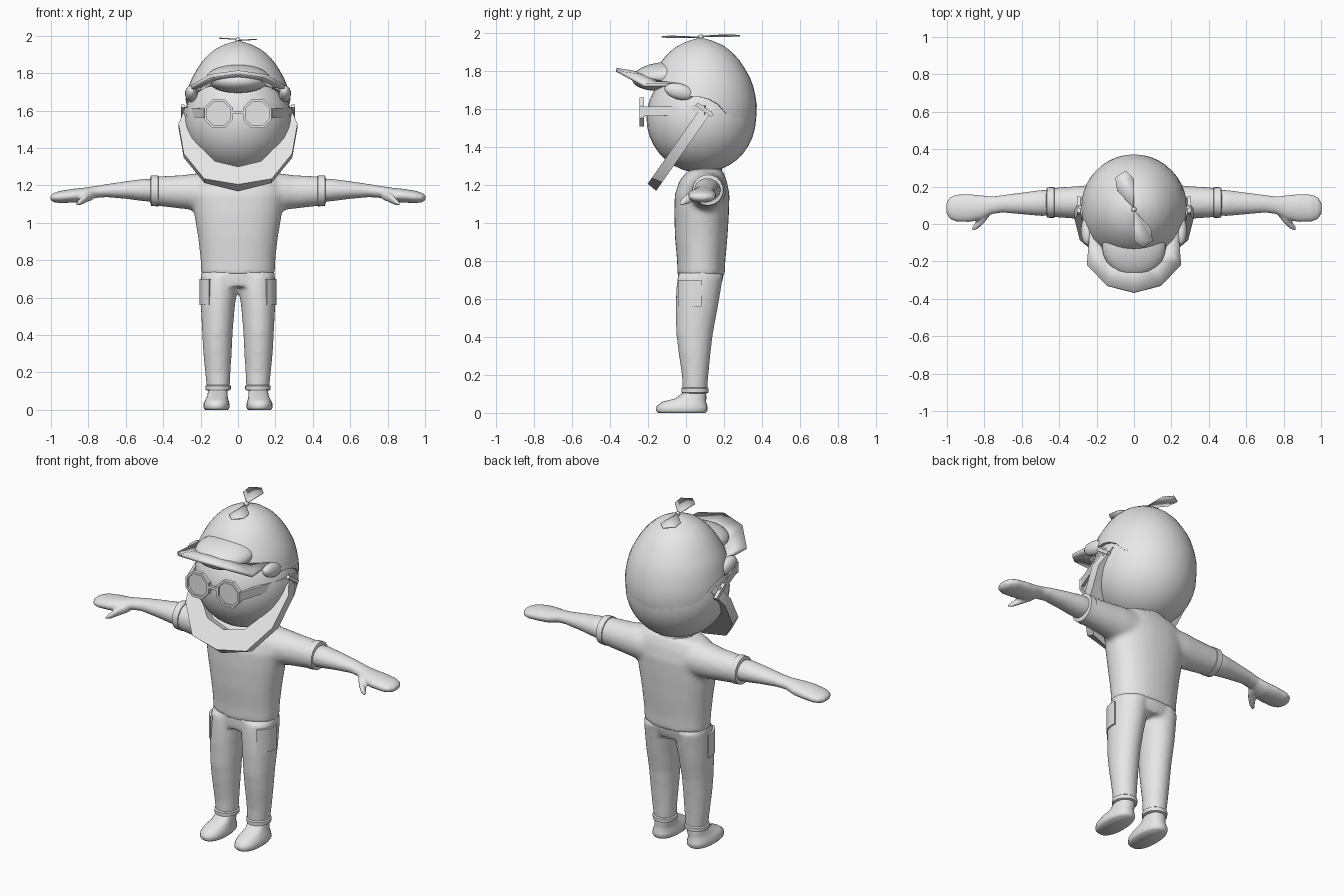
import bpy, bmesh, math
from mathutils import Vector

if "Cube" in bpy.data.objects:
    bpy.data.objects.remove(bpy.data.objects["Cube"])

GREY = bpy.data.materials.new("plain grey")
GREY.diffuse_color = (0.8, 0.8, 0.8, 1)
GREY.use_nodes = True
GREY.node_tree.nodes["Principled BSDF"].inputs["Base Color"].default_value = GREY.diffuse_color


def finish(name, bm, angle=40):
    """Turn a bmesh into a shaded object."""
    bmesh.ops.recalc_face_normals(bm, faces=bm.faces)
    me = bpy.data.meshes.new(name)
    bm.to_mesh(me)
    bm.free()
    me.materials.append(GREY)
    ob = bpy.data.objects.new(name, me)
    bpy.context.collection.objects.link(ob)
    bpy.ops.object.select_all(action='DESELECT')
    ob.select_set(True)
    bpy.context.view_layer.objects.active = ob
    bpy.ops.object.shade_smooth_by_angle(angle=math.radians(angle))
    return ob


def skin_rings(bm, rings, closed=True, cap=True):
    rows = [[bm.verts.new(p) for p in r] for r in rings]
    n = len(rows[0])
    for a, b in zip(rows, rows[1:]):
        for i in range(n if closed else n - 1):
            j = (i + 1) % n
            bm.faces.new((a[i], a[j], b[j], b[i]))
    if cap:
        bm.faces.new(rows[0])
        bm.faces.new(rows[-1])


def loft(bm, axis, stations, n=24, power=1.0):
    """Stations along z: (z, x, y, rx, ry); along x: (x, y, z, ry, rz)."""
    rings = []
    for t, c1, c2, r1, r2 in stations:
        ring = []
        for i in range(n):
            a = 2 * math.pi * i / n
            c, s = math.cos(a), math.sin(a)
            u = c1 + r1 * math.copysign(abs(c) ** power, c)
            v = c2 + r2 * math.copysign(abs(s) ** power, s)
            ring.append((u, v, t) if axis == 'z' else (t, u, v))
        rings.append(ring)
    skin_rings(bm, rings)


def blend(ob, voxel=0.014, steps=6):
    """Fuse overlapping volumes into one soft surface."""
    m = ob.modifiers.new("fuse", 'REMESH')
    m.mode, m.voxel_size, m.use_smooth_shade = 'VOXEL', voxel, True
    s = ob.modifiers.new("soften", 'SMOOTH')
    s.factor, s.iterations = 0.5, steps


def ball(name, loc, rad, rot=0, seg=24):
    bm = bmesh.new()
    bmesh.ops.create_uvsphere(bm, u_segments=seg, v_segments=seg // 2 + 2, radius=1)
    ob = finish(name, bm)
    ob.location, ob.scale, ob.rotation_euler = loc, rad, (rot, 0, 0)
    return ob


def bar(name, p, q, width, height):
    """Flat-sided bar from p to q."""
    p, q = Vector(p), Vector(q)
    d = (q - p).normalized()
    side = d.cross(Vector((0, 0, 1))).normalized() * width / 2
    up = side.cross(d).normalized() * height / 2
    bm = bmesh.new()
    skin_rings(bm, [[c + side + up, c - side + up, c - side - up, c + side - up] for c in (p, q)])
    return finish(name, bm, 20)


def interp(x, table):
    for (a, u), (b, v) in zip(table, table[1:]):
        if x <= b:
            return u + (v - u) * (x - a) / (b - a)
    return table[-1][1]


# shirt: torso with sleeves
bm = bmesh.new()
loft(bm, 'z', [(.72, 0, .08, .196, .125), (.8, 0, .08, .2, .127), (.92, 0, .08, .213, .138),
               (1.05, 0, .082, .235, .144), (1.15, 0, .085, .25, .144), (1.22, 0, .09, .24, .125),
               (1.27, 0, .1, .19, .095), (1.285, 0, .11, .1, .07)], 32, .9)
for s in (-1, 1):
    loft(bm, 'x', [(s * .1, .1, 1.16, .11, .11), (s * .22, .11, 1.165, .1, .1),
                   (s * .3, .115, 1.165, .088, .09), (s * .46, .115, 1.17, .077, .077)])
blend(finish("shirt", bm))

# collar and neck
bm = bmesh.new()
loft(bm, 'z', [(1.2, 0, .1, .075, .07), (1.32, 0, .1, .075, .07)])
finish("neck", bm)
bm = bmesh.new()
loft(bm, 'z', [(1.255, 0, .105, .125, .09), (1.285, 0, .105, .115, .083), (1.288, 0, .105, .09, .07)])
finish("collar", bm)

# trousers: hips with two legs
bm = bmesh.new()
loft(bm, 'z', [(.66, 0, .07, .19, .11), (.7, 0, .075, .195, .118), (.75, 0, .08, .194, .122)], 32, .9)
for s in (-1, 1):
    loft(bm, 'z', [(.11, s * .105, .047, .061, .065), (.2, s * .108, .048, .068, .07),
                   (.32, s * .11, .045, .077, .085), (.42, s * .11, .045, .082, .097),
                   (.55, s * .108, .056, .091, .111), (.64, s * .102, .065, .098, .117),
                   (.72, s * .1, .075, .098, .12)])
blend(finish("trousers", bm), .012, 5)

for s, side in ((-1, "left"), (1, "right")):
    # sleeve band
    bm = bmesh.new()
    loft(bm, 'x', [(s * .425, .115, 1.17, .07, .07), (s * .427, .115, 1.17, .083, .083),
                   (s * .465, .115, 1.172, .081, .081), (s * .47, .115, 1.172, .06, .06)])
    finish(side + "_sleeve_band", bm)
    # forearm, palm and thumb
    bm = bmesh.new()
    loft(bm, 'x', [(s * .4, .115, 1.17, .07, .06), (s * .5, .112, 1.175, .069, .06),
                   (s * .6, .11, 1.175, .058, .047), (s * .7, .108, 1.172, .047, .035),
                   (s * .76, .1, 1.165, .047, .032), (s * .82, .088, 1.15, .066, .038),
                   (s * .88, .085, 1.145, .075, .037), (s * .95, .085, 1.138, .073, .033),
                   (s * .985, .085, 1.135, .058, .025), (s * 1.004, .085, 1.135, .028, .012)])
    loft(bm, 'x', [(s * .77, .07, 1.15, .025, .025), (s * .81, .025, 1.135, .03, .027),
                   (s * .84, -.005, 1.115, .025, .02), (s * .865, -.025, 1.1, .012, .009)], 12)
    blend(finish(side + "_arm", bm), .008, 3)
    # trouser hem
    bm = bmesh.new()
    loft(bm, 'z', [(.103, s * .106, .047, .058, .062), (.107, s * .106, .047, .067, .071),
                   (.128, s * .106, .047, .068, .072), (.134, s * .106, .047, .06, .064)])
    finish(side + "_hem", bm)
    # shoe: rounded sole with a raised heel
    bm = bmesh.new()
    loft(bm, 'z', [(0, s * .115, -.022, .062, .125), (.012, s * .115, -.022, .07, .136),
                   (.035, s * .115, -.021, .069, .134), (.058, s * .113, -.01, .06, .115),
                   (.075, s * .11, .025, .054, .082), (.11, s * .107, .046, .052, .06)], 24, .85)
    finish(side + "_shoe", bm, 60)
    # leg pocket wrapped round the outer thigh
    bm = bmesh.new()
    rings = []
    for r in (.9, 1.06):
        ring = [(z, math.radians(a)) for z, a in
                [(.56, a) for a in range(-62, 13, 12)] + [(.7, a) for a in range(10, -63, -12)]]
        ring = [(s * (.107 + .094 * r * math.cos(a)), .06 + .11 * r * math.sin(a), z) for z, a in ring]
        rings.append(ring)
    inner, outer = rings
    k = len(outer) // 2
    for lay in (inner, outer):
        vs = [bm.verts.new(p) for p in lay]
        for i in range(k - 1):
            bm.faces.new((vs[i], vs[i + 1], vs[2 * k - 2 - i], vs[2 * k - 1 - i]))
    bm.verts.ensure_lookup_table()
    for i in range(2 * k):
        j = (i + 1) % (2 * k)
        bm.faces.new((bm.verts[i], bm.verts[j], bm.verts[2 * k + j], bm.verts[2 * k + i]))
    finish(side + "_leg_pocket", bm, 30)

# head
ball("head", (0, .08, 1.55), (.285, .288, .288), seg=32)

# cap dome with a lower edge that drops toward the back
EDGE = [(0, 56), (50, 63), (65, 72), (90, 74), (105, 78), (118, 92), (150, 103), (180, 109)]
RADIUS = [(0, .395), (20, .372), (45, .328), (70, .302), (90, .294), (110, .292)]
bm = bmesh.new()
rings = []
for i in range(13):
    ring = []
    for j in range(40):
        az = j * 9
        phi = max(i / 12, .02) * interp(min(az, 360 - az), EDGE)
        r, p, a = interp(phi, RADIUS), math.radians(phi), math.radians(az)
        ring.append((r * math.sin(p) * math.sin(a) * .97, .078 - r * math.sin(p) * math.cos(a),
                     1.578 + r * math.cos(p)))
    rings.append(ring)
rings.append([(x * .93, .08 + (y - .08) * .93, z) for x, y, z in rings[-1]])
skin_rings(bm, rings, cap=False)
bm.faces.new(list(bm.verts)[:40])
finish("cap_dome", bm, 45)

# cap front bump and ear flaps
ball("cap_front_bump", (0, -.12, 1.77), (.17, .165, .075), .1)
for s, side in ((-1, "left"), (1, "right")):
    ball(side + "_ear_flap", (s * .25, -.035, 1.69), (.034, .08, .042), -.25, 16)

# arched angular peak
half_out = [(.235, -.03, 1.725), (.25, -.22, 1.725), (.145, -.33, 1.785)]
half_in = [(.2, -.03, 1.715), (.17, -.13, 1.735), (.1, -.18, 1.765)]
def both(half, mid):
    return [(-x, y, z) for x, y, z in half] + [mid] + half[::-1]
bm = bmesh.new()
skin_rings(bm, [both(half_in, (0, -.19, 1.775)), both(half_out, (0, -.367, 1.805))], False, False)
ob = finish("cap_peak", bm, 15)
m = ob.modifiers.new("thickness", 'SOLIDIFY')
m.thickness, m.offset = .02, 0

# propeller
bm = bmesh.new()
blade = [(0, 0), (0, .165), (-.045, .207), (-.1, .17), (-.09, .1), (-.01, .015)]
for s in (-1, 1):
    vs = [bm.verts.new((s * x, .078 + s * y, 1.978 - .06 * x)) for x, y in blade]
    bm.faces.new(vs)
ob = finish("propeller_blades", bm, 10)
ob.modifiers.new("thickness", 'SOLIDIFY').thickness = .006
ball("propeller_hub", (0, .078, 1.978), (.014, .014, .014), seg=10)

# beard: tilted angular band round the jaw
outer = [(.275, 1.63), (.318, 1.53), (.29, 1.37), (.18, 1.235)]
inner = [(.235, 1.61), (.25, 1.53), (.215, 1.42), (.125, 1.33)]
def band(half, mid, shift):
    pts = [(-x, z) for x, z in half] + [(0, mid)] + [(x, z) for x, z in half[::-1]]
    return [(x, .075 - (1.6 - z) * .7 + shift, z - shift * .4) for x, z in pts]
bm = bmesh.new()
loops = [band(outer, 1.205, 0), band(outer, 1.19, .055), band(inner, 1.3, .055), band(inner, 1.3, 0)]
loops = list(zip(*loops))
skin_rings(bm, loops)
finish("beard", bm, 30)

# spectacles: octagonal rims, lenses, bridge and arms
for s, side in ((-1, "left"), (1, "right")):
    bm = bmesh.new()
    rings = []
    for r, y in ((.083, -.222), (.083, -.245), (.068, -.245), (.068, -.232)):
        rings.append([(s * .103 + r * math.cos(math.radians(22.5 + 45 * i)), y,
                       1.583 + r * math.sin(math.radians(22.5 + 45 * i))) for i in range(8)])
    skin_rings(bm, rings)
    finish(side + "_lens_and_rim", bm, 20)
    bar(side + "_spectacle_arm", (s * .175, -.228, 1.585), (s * .292, .1, 1.593), .016, .05)
    # crossed fastening at the ear
    bar(side + "_ear_clip", (s * .295, .055, 1.625), (s * .295, .14, 1.565), .02, .02)
bar("spectacle_bridge", (-.04, -.234, 1.59), (.04, -.234, 1.59), .018, .016)
